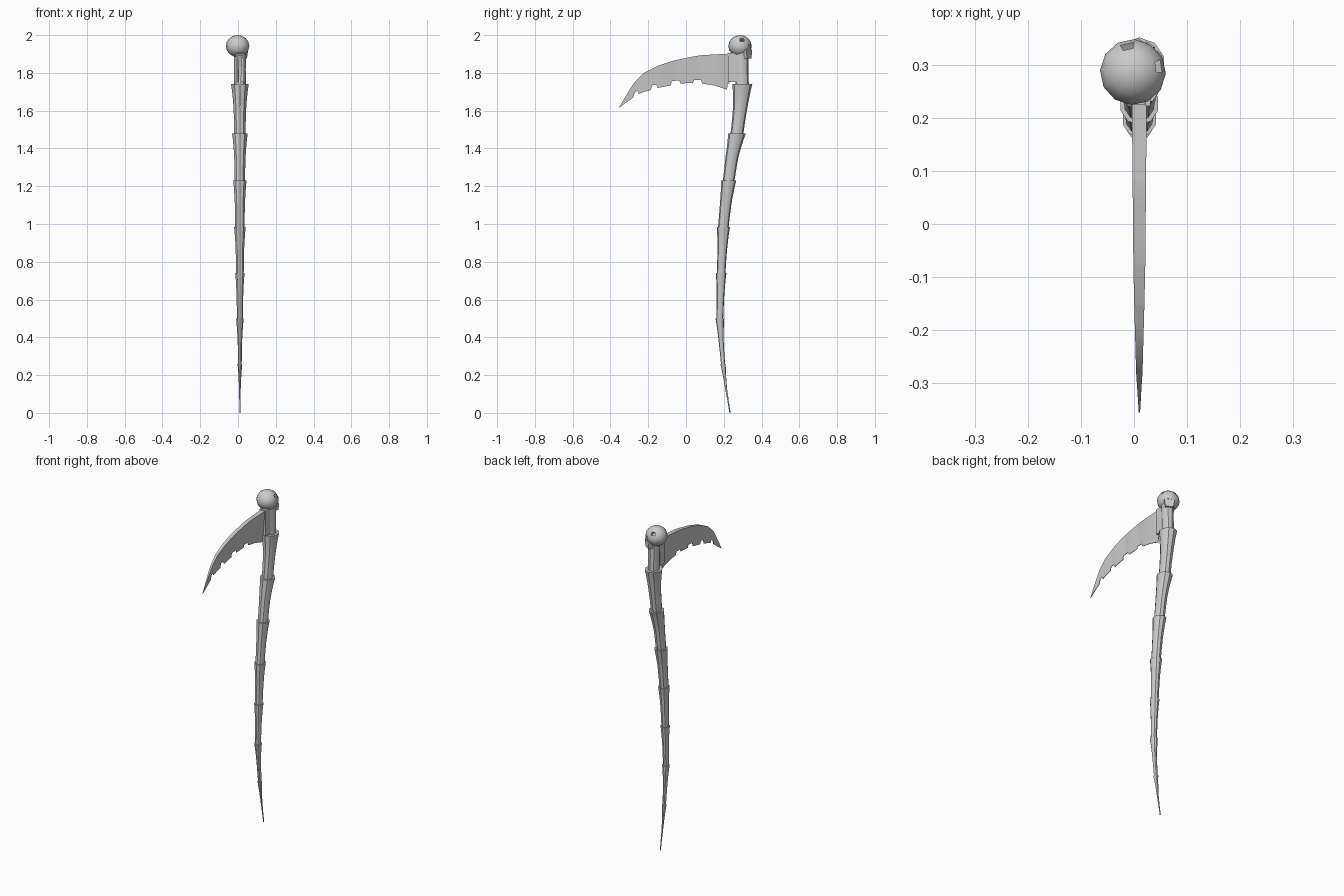
import bpy, bmesh, math
from mathutils import Vector, Matrix

if "Cube" in bpy.data.objects:
    bpy.data.objects.remove(bpy.data.objects["Cube"])

X0 = 0.01  # side-to-side centre of the shaft


def finish(name, bm, angle=35):
    bmesh.ops.recalc_face_normals(bm, faces=bm.faces[:])
    me = bpy.data.meshes.new(name)
    bm.to_mesh(me)
    bm.free()
    ob = bpy.data.objects.new(name, me)
    bpy.context.collection.objects.link(ob)
    bpy.ops.object.select_all(action='DESELECT')
    ob.select_set(True)
    bpy.context.view_layer.objects.active = ob
    bpy.ops.object.shade_smooth_by_angle(angle=math.radians(angle))
    return ob


def interp(pts, v):
    for (a, p), (b, q) in zip(pts, pts[1:]):
        if min(a, b) <= v <= max(a, b):
            return p + (q - p) * (v - a) / (b - a)
    return pts[0][1] if abs(v - pts[0][0]) < abs(v - pts[-1][0]) else pts[-1][1]


def tube(name, rings, sides=10):
    # rings: (y, z, radius), capped at both ends
    bm = bmesh.new()
    loops = []
    for y, z, r in rings:
        loops.append([bm.verts.new((X0 + r * 0.93 * math.cos(a), y + r * math.sin(a), z))
                      for a in (math.tau * (i + 0.5) / sides + math.pi / 2 - math.pi / sides
                                for i in range(sides))])
    for a, b in zip(loops, loops[1:]):
        for i in range(sides):
            j = (i + 1) % sides
            bm.faces.new((a[i], a[j], b[j], b[i]))
    bm.faces.new(loops[0])
    bm.faces.new(loops[-1])
    return finish(name, bm)


# Shaft: stacked flared segments along a bent centre line
path = [(1.74, .298), (1.64, .29), (1.48, .27), (1.36, .244), (1.23, .226), (1.10, .209),
        (.985, .198), (.74, .186), (.50, .179), (.38, .186), (.26, .196), (.13, .212), (0, .233)]
tops = [1.74, 1.48, 1.23, .985, .74, .50, .26, 0]
wide = [.053, .047, .040, .035, .028, .023, .014]
thin = [.034, .031, .028, .023, .018, .011, .003]
for k in range(7):
    z0, z1 = tops[k], tops[k + 1]
    rings = []
    for t, f in ((0, 1), (.12, .72), (.3, .42), (.5, .2), (.75, .06), (1, 0)):
        z = z0 + (z1 - z0) * t
        rings.append((interp(path, z), z, thin[k] + (wide[k] - thin[k]) * f))
    tube(f"shaft_segment_{k + 1}", rings)
tube("shaft_top", [(.294, 1.915, .037), (.295, 1.82, .035), (.297, 1.73, .036)])

# Blade: thick spine, thin notched cutting edge
spine = [(.23, 1.902), (.07, 1.893), (-.06, 1.867), (-.14, 1.842), (-.22, 1.802),
         (-.27, 1.755), (-.31, 1.692), (-.355, 1.617)]
edge = [(.23, 1.745), (.221, 1.745), (.217, 1.712), (.15, 1.733), (.085, 1.744), (.08, 1.762),
        (.043, 1.762), (.037, 1.747), (-.03, 1.744), (-.035, 1.760), (-.075, 1.757),
        (-.08, 1.734), (-.15, 1.72), (-.156, 1.738), (-.18, 1.734), (-.186, 1.709),
        (-.22, 1.70), (-.25, 1.689), (-.257, 1.706), (-.272, 1.695), (-.28, 1.669),
        (-.31, 1.648), (-.355, 1.615)]
bm = bmesh.new()
cols = []
for y, z in edge:
    w = interp([(.23, .014), (-.1, .011), (-.28, .006), (-.355, .001)], y)
    zs = interp(spine, y)
    cols.append([bm.verts.new((X0 + s * h, y, v))
                 for s, h, v in ((-1, w, zs), (1, w, zs), (1, .0015, z), (-1, .0015, z))])
for a, b in zip(cols, cols[1:]):
    for i in range(4):
        j = (i + 1) % 4
        bm.faces.new((a[i], a[j], b[j], b[i]))
bm.faces.new(cols[0])
bm.faces.new(cols[-1])
finish("blade", bm, 20)


def box(name, size, loc, rot=0, taper=1):
    bm = bmesh.new()
    bmesh.ops.create_cube(bm, size=1)
    for v in bm.verts:
        if v.co.z < 0:
            v.co.x *= taper
        v.co = Vector((v.co.x * size[0], v.co.y * size[1], v.co.z * size[2]))
    bm.transform(Matrix.Translation(loc) @ Matrix.Rotation(rot, 4, 'Z'))
    return finish(name, bm, 20)


# Blade mount: cheek plates with a block behind
box("blade_mount", (.022, .05, .155), (X0, .25, 1.828))
for s in (-1, 1):
    box(f"mount_cheek_{'left' if s < 0 else 'right'}", (.009, .045, .155),
        (X0 + s * .0165, .245, 1.828))

# Skull: ball with two hollow eye sockets, turned between +x and +y
centre = Vector((-.002, .286, 1.942))
turn = math.radians(-33)
bm = bmesh.new()
bmesh.ops.create_uvsphere(bm, u_segments=12, v_segments=8, radius=.062)
for v in bm.verts:
    v.co.z *= .935
bm.transform(Matrix.Rotation(turn, 4, 'Z'))
for s in (-1, 1):
    d = Vector((math.cos(turn + math.pi / 2 + s * .72), math.sin(turn + math.pi / 2 + s * .72), .42)).normalized()
    f = max(bm.faces, key=lambda q: q.calc_center_median().normalized().dot(d))
    bmesh.ops.inset_region(bm, faces=[f], thickness=.003)
    bmesh.ops.inset_region(bm, faces=[f], thickness=.003, depth=-.018)
bm.transform(Matrix.Translation(centre))
finish("skull", bm, 40)

# Upper jaw and brow ridge
face = Vector((-math.sin(turn), math.cos(turn), 0))
box("skull_jaw", (.058, .036, .045), centre + face * .040 + Vector((0, 0, -.042)), turn, .75)
box("skull_nose", (.014, .02, .03), centre + face * .052 + Vector((0, 0, -.005)), turn, 1.4)
